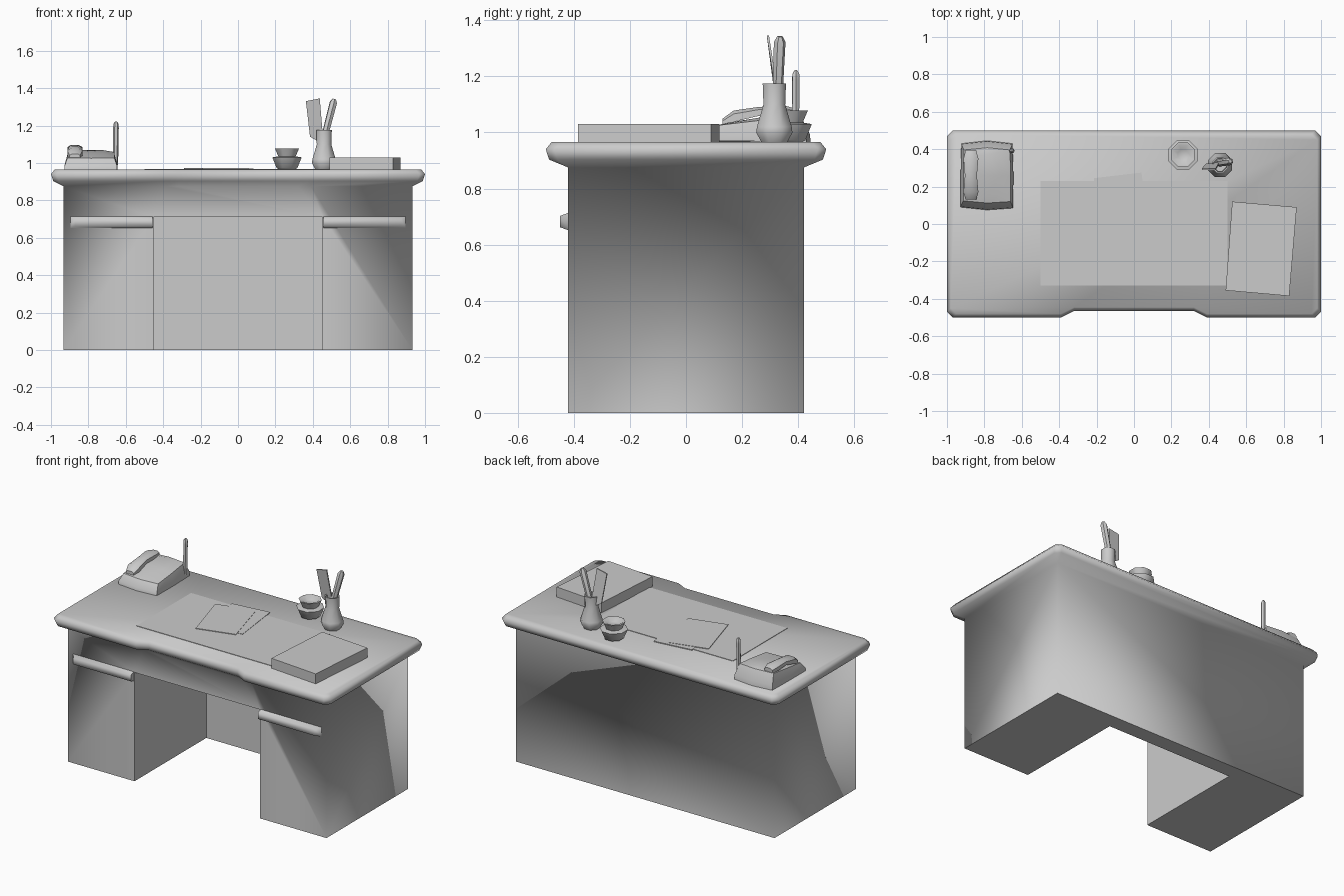
import bpy, bmesh, math
from mathutils import Vector

cube = bpy.data.objects.get("Cube")
if cube:
    bpy.data.objects.remove(cube)

grey = bpy.data.materials.new("plain_grey")
grey.use_nodes = True
grey.diffuse_color = (0.6, 0.6, 0.6, 1)
grey.node_tree.nodes["Principled BSDF"].inputs["Base Color"].default_value = (0.6, 0.6, 0.6, 1)

TOP = 0.965  # height of the desk surface


def finish(name, bm, angle=None, recalc=True):
    """Turn a bmesh into an object; edges steeper than angle stay sharp."""
    bmesh.ops.remove_doubles(bm, verts=bm.verts, dist=0.0005)
    if recalc:
        bmesh.ops.recalc_face_normals(bm, faces=bm.faces)
    for f in bm.faces:
        f.smooth = angle is not None
    for e in bm.edges:
        if angle is not None and len(e.link_faces) == 2:
            if e.calc_face_angle(0) > math.radians(angle):
                e.smooth = False
    mesh = bpy.data.meshes.new(name)
    bm.to_mesh(mesh)
    bm.free()
    mesh.materials.append(grey)
    obj = bpy.data.objects.new(name, mesh)
    bpy.context.collection.objects.link(obj)
    return obj


def loft(bm, rings, cap_start=True, cap_end=True):
    """Skin a list of equally long rings of points."""
    loops = [[bm.verts.new(p) for p in ring] for ring in rings]
    for a, b in zip(loops, loops[1:]):
        for i in range(len(a)):
            j = (i + 1) % len(a)
            bm.faces.new((a[i], a[j], b[j], b[i]))
    if cap_start:
        bm.faces.new(loops[0][::-1])
    if cap_end:
        bm.faces.new(loops[-1])
    return loops


def slab(name, corners, z0, z1):
    bm = bmesh.new()
    loft(bm, [[(x, y, z) for x, y in corners] for z in (z0, z1)])
    return finish(name, bm)


def turned(name, cx, cy, profile, sides=8, angle=50):
    """Low-sided turned piece from (radius, height) pairs."""
    bm = bmesh.new()
    turn = [2 * math.pi * (i + 0.5) / sides for i in range(sides)]
    loft(bm, [[(cx + r * math.cos(t), cy + r * math.sin(t), z) for t in turn] for r, z in profile])
    return finish(name, bm, angle)


def rod(name, start, end, radii, sides=6, flat=1.0):
    """Tapered stick; radii are (fraction along, radius) pairs."""
    a, b = Vector(start), Vector(end)
    q = (b - a).to_track_quat('Z', 'Y')
    bm = bmesh.new()
    rings = []
    for t, r in radii:
        rings.append([a.lerp(b, t) + q @ Vector((r * math.cos(k), flat * r * math.sin(k), 0))
                      for k in [2 * math.pi * i / sides for i in range(sides)]])
    loft(bm, rings)
    return finish(name, bm, 50)


# Desk: tabletop rim lofted up from the cabinet, then cabinet walls
BX, BY, KNEE, KNEE_Z, KNEE_Y, BODY_Z = 0.933, 0.42, 0.453, 0.71, 0.32, 0.875


def rim(inset, z):
    x, y, c = 1 - inset, 0.5 - inset, 0.03
    n = y - 0.035
    half = [(0.32, -n), (0.39, -y), (x - c, -y), (x, -y + c), (x, y - c), (x - c, y)]
    return [(px, py, z) for px, py in half] + [(-px, py, z) for px, py in reversed(half)]


def cabinet_ring(z):
    half = [(0.32, -BY), (0.39, -BY), (BX, -BY), (BX, -BY), (BX, BY), (BX, BY)]
    return [(px, py, z) for px, py in half] + [(-px, py, z) for px, py in reversed(half)]


def face(bm, pts):
    return bm.faces.new([bm.verts.new(p) for p in pts])


bm = bmesh.new()
base = [Vector(p) for p in cabinet_ring(BODY_Z)]
rings = [rim(0.012, 0.903), rim(0, 0.94), rim(0.02, TOP)]
loops = loft(bm, rings, cap_start=False)
low = [bm.verts.new(p) for p in base]
bmesh.ops.remove_doubles(bm, verts=low, dist=0.0001)
for i in range(12):
    j = (i + 1) % 12
    quad = [base[i], base[j], loops[0][j].co, loops[0][i].co]
    if (base[i] - base[j]).length < 0.001:
        quad = quad[1:]
    face(bm, [p.copy() for p in quad])
bmesh.ops.delete(bm, geom=[v for v in bm.verts if not v.link_faces], context='VERTS')

for s in (-1, 1):
    # outer side, pedestal front, apron corner and knee wall
    face(bm, [(s * BX, y, z) for y, z in ((-BY, 0), (BY, 0), (BY, BODY_Z), (-BY, BODY_Z))])
    face(bm, [(s * x, -BY, z) for x, z in ((KNEE, 0), (BX, 0), (BX, BODY_Z), (0.39, BODY_Z), (KNEE, KNEE_Z))])
    face(bm, [(s * KNEE, y, z) for y, z in ((-BY, 0), (KNEE_Y, 0), (KNEE_Y, KNEE_Z), (-BY, KNEE_Z))])
    face(bm, [(s * x, y, 0) for x, y in ((KNEE, -BY), (BX, -BY), (BX, BY), (KNEE, BY), (KNEE, KNEE_Y))])
face(bm, [(-BX, BY, 0), (BX, BY, 0), (BX, BY, BODY_Z), (-BX, BY, BODY_Z)])
face(bm, [(-KNEE, -BY, KNEE_Z), (KNEE, -BY, KNEE_Z), (0.39, -BY, BODY_Z), (0.32, -BY, BODY_Z),
          (-0.32, -BY, BODY_Z), (-0.39, -BY, BODY_Z)])
face(bm, [(x, y, KNEE_Z) for x, y in ((-KNEE, -BY), (KNEE, -BY), (KNEE, KNEE_Y), (-KNEE, KNEE_Y))])
face(bm, [(x, KNEE_Y, z) for x, z in ((-KNEE, 0), (KNEE, 0), (KNEE, KNEE_Z), (-KNEE, KNEE_Z))])
face(bm, [(x, y, 0) for x, y in ((-KNEE, KNEE_Y), (KNEE, KNEE_Y), (KNEE, BY), (-KNEE, BY))])
desk = finish("desk", bm)
for p in desk.data.polygons:
    p.use_smooth = True
# crisp edges only around the knee space and along the floor
for e in desk.data.edges:
    a, b = [desk.data.vertices[i].co for i in e.vertices]
    on_floor = a.z < 0.01 and b.z < 0.01
    on_knee = all(abs(abs(v.x) - KNEE) < 0.01 and v.z < KNEE_Z + 0.01 for v in (a, b))
    e.use_edge_sharp = on_floor or on_knee

# Drawer pulls
for side, s in (("right", -1), ("left", 1)):
    bm = bmesh.new()
    section = [(-BY + 0.005, 0.65), (-0.45, 0.662), (-0.45, 0.702), (-BY + 0.005, 0.715)]
    inner = [(s * (KNEE + 0.005), y, z) for y, z in section]
    outer = [(s * (0.87 if y < -0.43 else 0.9), y, z) for y, z in section]
    loft(bm, [inner, outer])
    finish(side + "_drawer_pull", bm, 80)

# Blotter, papers and book
slab("blotter", [(-0.5, -0.33), (0.5, -0.33), (0.5, 0.23), (-0.5, 0.23)], TOP - 0.002, TOP + 0.003)
slab("lower_paper", [(-0.17, -0.1), (0.083, -0.07), (0.04, 0.275), (-0.215, 0.245)], TOP - 0.002, TOP + 0.005)
slab("upper_paper", [(-0.19, -0.165), (0.055, -0.1), (-0.04, 0.245), (-0.29, 0.18)], TOP, TOP + 0.007)
slab("book", [(0.49, -0.355), (0.83, -0.385), (0.87, 0.09), (0.525, 0.12)], TOP, 1.03)

# Cup on its saucer, and the pen pot
turned("cup", 0.262, 0.37, [(0.045, TOP), (0.06, 0.972), (0.085, 1.03), (0.05, 1.035),
                            (0.07, 1.078), (0.058, 1.078), (0.03, 1.06)])
turned("pen_pot", 0.46, 0.315, [(0.05, TOP), (0.07, 1.0), (0.067, 1.02), (0.042, 1.1),
                                (0.045, 1.175), (0.037, 1.175), (0.034, 1.11)])
rod("pen", (0.452, 0.325, 1.1), (0.515, 0.335, 1.342), [(0, 0.018), (0.92, 0.021), (1, 0.01)])

# Flat ruler leaning in the pot
bm = bmesh.new()
ruler = [(0.42, 0.318, 1.12), (0.455, 0.322, 1.13), (0.437, 0.288, 1.345), (0.363, 0.29, 1.33), (0.385, 0.315, 1.14)]
loft(bm, [ruler, [(x, y + 0.008, z) for x, y, z in ruler]])
finish("ruler", bm)

# Telephone: bowed base, handset and aerial
bm = bmesh.new()
plan = [(-0.142, -0.17), (0, -0.185), (0.138, -0.175), (0.14, 0.0), (0.135, 0.17), (0, 0.185), (-0.138, 0.17), (-0.142, 0.0)]


def base_ring(kx, ky, front_z, back_z):
    return [(-0.785 + x * kx, 0.26 + y * ky, front_z + (back_z - front_z) * (y + 0.185) / 0.37) for x, y in plan]


loft(bm, [base_ring(1, 1, TOP, TOP), base_ring(1, 0.98, 0.985, 0.995),
          base_ring(0.9, 0.8, 1.025, 1.06), base_ring(0.45, 0.6, 1.035, 1.07)])
finish("telephone_base", bm, 30)

bm = bmesh.new()
rings = []
for y, z, w, h in ((0.13, 1.035, 0.028, 0.014), (0.17, 1.058, 0.04, 0.02), (0.26, 1.075, 0.032, 0.016),
                   (0.35, 1.078, 0.04, 0.018), (0.395, 1.07, 0.028, 0.014)):
    rings.append([(-0.872 + w * a, y, z + h * b) for a, b in ((-1, -1), (1, -1), (1, 0.4), (0.5, 1), (-0.5, 1), (-1, 0.4))])
loft(bm, rings)
finish("handset", bm, 30)
rod("aerial", (-0.655, 0.39, 0.99), (-0.652, 0.392, 1.222), [(0, 0.014), (0.85, 0.015), (0.94, 0.014), (1, 0.005)])
